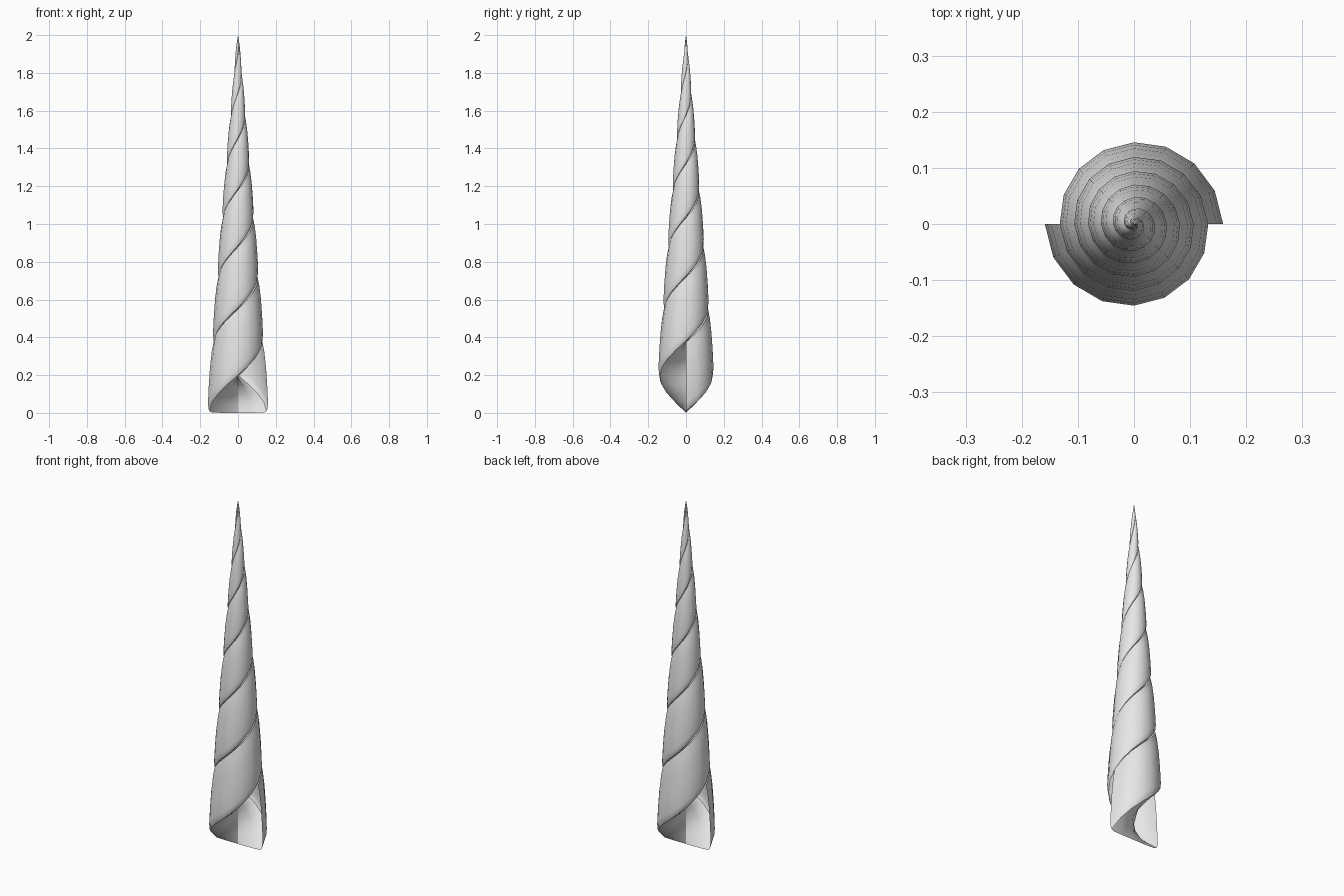
import bpy, bmesh, math

cube = bpy.data.objects.get("Cube")
if cube:
    bpy.data.objects.remove(cube, do_unlink=True)

HALF_TURNS = 7
STEPS = 8          # segments per half turn

# Floor of the strand: fraction of radius, fraction of wall height
FLOOR = [(0, 0), (0.45, 0), (0.86, 0.005), (0.95, 0.025), (0.985, 0.06)]
# Outer wall: blend from this turn's radius to the next one's, fraction of height
WALL = [(0, 0.14), (0.17, 0.4), (0.42, 0.66), (0.75, 0.87), (1.1, 1)]

grey = bpy.data.materials.new("horn_grey")
grey.use_nodes = True
colour = (0.8, 0.8, 0.8, 1)
grey.diffuse_color = colour
grey.node_tree.nodes["Principled BSDF"].inputs["Base Color"].default_value = colour


def height(t):
    """Height of the strand's floor after t half turns."""
    t = min(t, HALF_TURNS)
    return 0.388 * t - 0.01461 * t * t


def radius(t):
    u = min(height(t) / height(HALF_TURNS), 1)
    return 0.159 * (1 - u) + 0.02 * u * (1 - u)


def section(t):
    """Floor and outer wall of the strand as (radius, height) pairs."""
    r, r_next = radius(t), radius(t + 1)
    z, rise = height(t), height(t + 1) - height(t)
    points = [(r * a, z + rise * b) for a, b in FLOOR]
    points += [(max(r + (r_next - r) * a, 0), z + rise * b) for a, b in WALL]
    return points


def make_strand(name, start_angle):
    bm = bmesh.new()
    rows = []
    for i in range(HALF_TURNS * STEPS + 1):
        t = i / STEPS
        angle = start_angle + math.pi * t
        rows.append([bm.verts.new((r * math.cos(angle), r * math.sin(angle), z))
                     for r, z in section(t)])
    for low, high in zip(rows, rows[1:]):
        for j in range(len(low) - 1):
            bm.faces.new((low[j], low[j + 1], high[j + 1], high[j]))
    # Floor faces point down and walls point out
    for face in bm.faces:
        face.normal_flip()
    bmesh.ops.remove_doubles(bm, verts=bm.verts, dist=0.00005)
    bmesh.ops.recalc_face_normals(bm, faces=bm.faces)
    bm.normal_update()
    outward = sum(f.normal.dot((f.calc_center_median().x, f.calc_center_median().y, 0))
                  for f in bm.faces)
    if outward < 0:
        bmesh.ops.reverse_faces(bm, faces=bm.faces)
    mesh = bpy.data.meshes.new(name)
    bm.to_mesh(mesh)
    bm.free()
    mesh.materials.append(grey)
    strand = bpy.data.objects.new(name, mesh)
    bpy.context.collection.objects.link(strand)
    return strand


# Two intertwined strands, half a turn apart
strands = [make_strand("back_strand", 0), make_strand("front_strand", math.pi)]

bpy.ops.object.select_all(action="DESELECT")
for strand in strands:
    strand.select_set(True)
bpy.context.view_layer.objects.active = strands[0]
bpy.ops.object.shade_smooth_by_angle(angle=math.radians(35))
